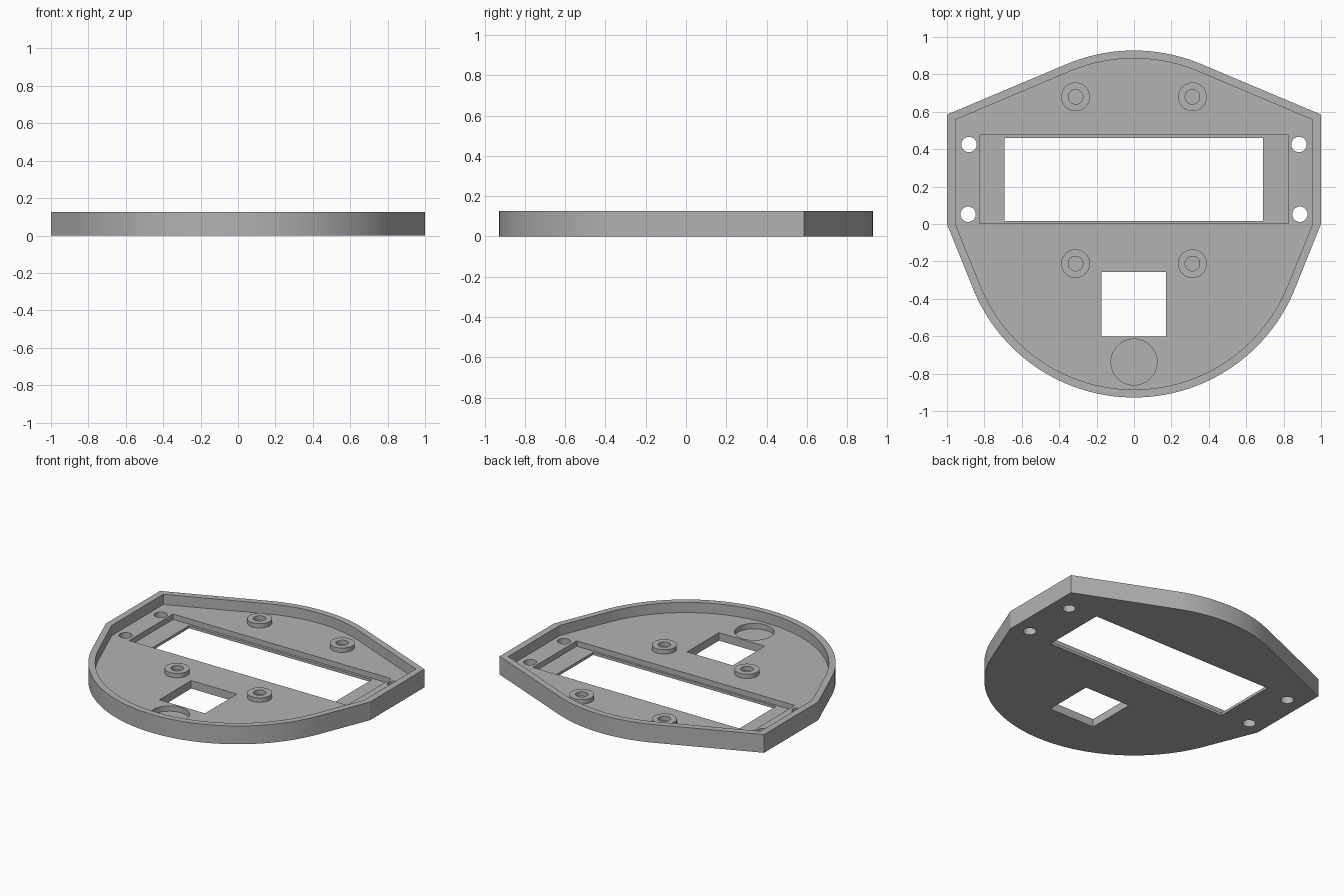
import bpy, bmesh
from math import atan2, acos, hypot, cos, sin, pi, radians

if "Cube" in bpy.data.objects:
    bpy.data.objects.remove(bpy.data.objects["Cube"])

HEIGHT, FLOOR, LEDGE, BOSS_TOP = 0.125, 0.055, 0.018, 0.085

grey = bpy.data.materials.new("plain grey")
grey.use_nodes = True
grey.diffuse_color = (0.45, 0.45, 0.45, 1)
grey.node_tree.nodes["Principled BSDF"].inputs["Base Color"].default_value = (0.45, 0.45, 0.45, 1)


def add_object(name, bm):
    bmesh.ops.recalc_face_normals(bm, faces=bm.faces)
    mesh = bpy.data.meshes.new(name)
    bm.to_mesh(mesh)
    bm.free()
    mesh.materials.append(grey)
    obj = bpy.data.objects.new(name, mesh)
    bpy.context.collection.objects.link(obj)
    return obj


def prism(name, points, z0, z1):
    bm = bmesh.new()
    face = bm.faces.new([bm.verts.new((x, y, z0)) for x, y in points])
    top = bmesh.ops.extrude_face_region(bm, geom=[face])["geom"]
    for v in top:
        if isinstance(v, bmesh.types.BMVert):
            v.co.z = z1
    return add_object(name, bm)


def arc(radius, a0, a1, n):
    return [(radius * cos(a0 + (a1 - a0) * i / n), radius * sin(a0 + (a1 - a0) * i / n))
            for i in range(n + 1)]


def circle(x, y, r, n=48):
    return [(x + px, y + py) for px, py in arc(r, 0, 2 * pi, n)[:-1]]


def rect(x0, x1, y0, y1):
    return [(x0, y0), (x1, y0), (x1, y1), (x0, y1)]


def outline(half_width, back_y, radius):
    """Round plate with straight sides, joined to its arcs by tangent lines."""
    back = atan2(back_y, half_width) + acos(radius / hypot(half_width, back_y))
    front = acos(radius / half_width)
    return ([(half_width, 0), (half_width, back_y)]
            + arc(radius, back, pi - back, 32)
            + [(-half_width, back_y), (-half_width, 0)]
            + arc(radius, pi + front, 2 * pi - front, 80))


def smooth(obj):
    bpy.ops.object.select_all(action="DESELECT")
    obj.select_set(True)
    bpy.context.view_layer.objects.active = obj
    bpy.ops.object.shade_smooth_by_angle(angle=radians(15))


# Tray body with raised rim
tray = prism("tray", outline(1.0, 0.585, 0.9275), 0, HEIGHT)
cutters = [
    prism("cavity", outline(0.955, 0.557, 0.885), FLOOR, 1),
    prism("display_pocket", rect(-0.825, 0.825, 0.002, 0.477), LEDGE, 1),
    prism("display_window", rect(-0.692, 0.69, 0.017, 0.46), -1, 1),
    prism("square_window", rect(-0.174, 0.172, -0.602, -0.257), -1, 1),
    prism("round_pocket", circle(0, -0.738, 0.123), LEDGE, 1),
]
# Screw holes beside the display
for x, y in [(-0.882, 0.425), (0.882, 0.425), (-0.887, 0.052), (0.887, 0.052)]:
    cutters.append(prism("screw_hole", circle(x, y, 0.041, 32), -1, 1))

for cutter in cutters:
    cutter.hide_render = True
    mod = tray.modifiers.new(cutter.name, "BOOLEAN")
    mod.operation, mod.solver, mod.object = "DIFFERENCE", "EXACT", cutter
    bpy.context.view_layer.objects.active = tray
    bpy.ops.object.modifier_apply(modifier=mod.name)
    bpy.data.objects.remove(cutter)
smooth(tray)

# Ring-shaped mounting bosses
for side, x in (("left", 0.3125), ("right", -0.3125)):
    for end, y in (("back", 0.68), ("front", -0.212)):
        bm = bmesh.new()
        profile = [(0.077, FLOOR), (0.077, BOSS_TOP), (0.039, BOSS_TOP), (0.039, FLOOR)]
        verts = [bm.verts.new((r, 0, z)) for r, z in profile]
        edges = [bm.edges.new(pair) for pair in zip(verts, verts[1:])]
        bmesh.ops.spin(bm, geom=verts + edges, cent=(0, 0, 0), axis=(0, 0, 1),
                       angle=2 * pi, steps=40, use_merge=True)
        bmesh.ops.remove_doubles(bm, verts=bm.verts, dist=0.0001)
        boss = add_object(f"{end}_{side}_boss", bm)
        # Open ring: make sure the top faces up
        if max(boss.data.polygons, key=lambda p: p.center.z).normal.z < 0:
            boss.data.flip_normals()
        boss.location = (x, y, 0)
        smooth(boss)
